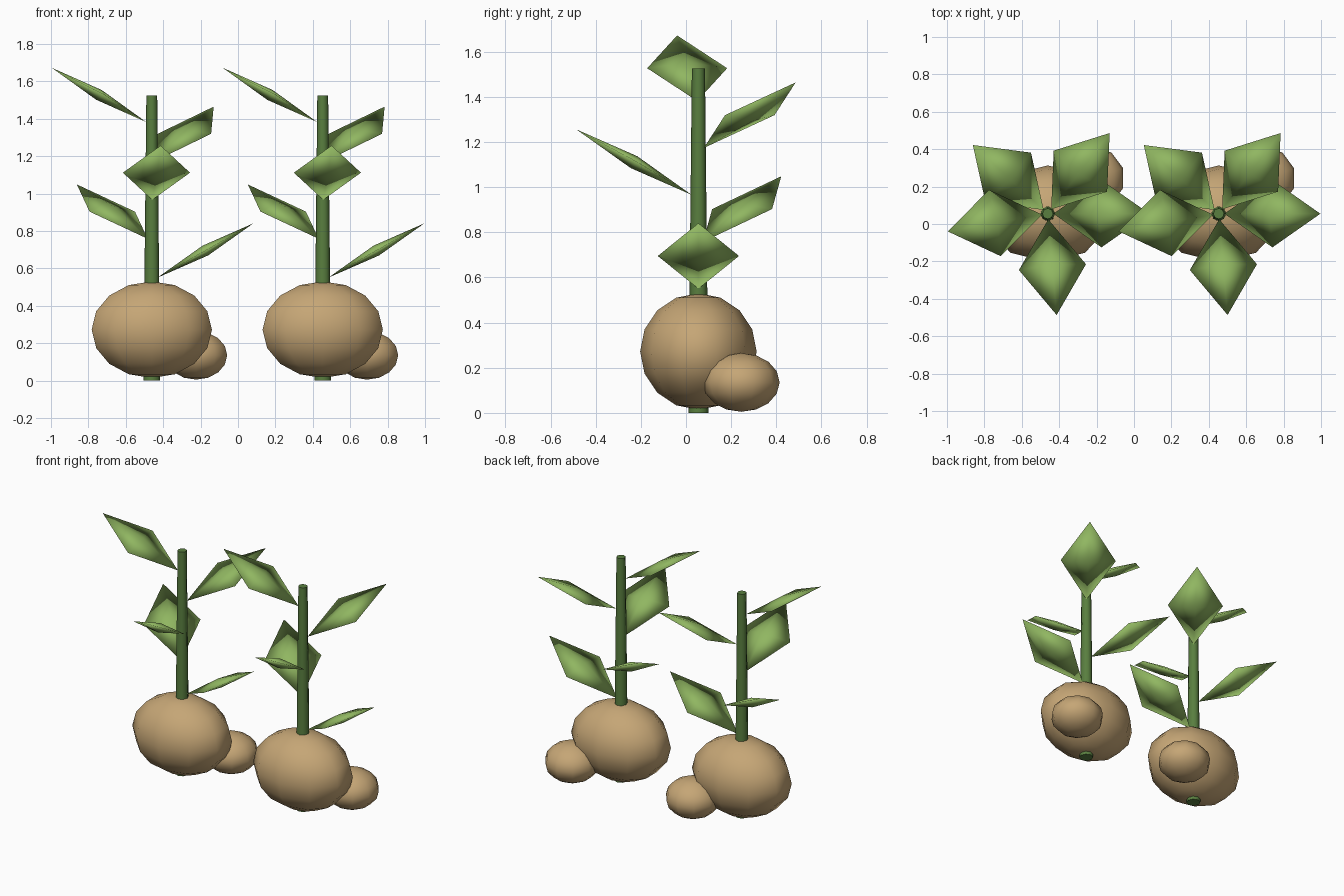
import bpy
import math
from mathutils import Matrix, Vector

cube = bpy.data.objects.get("Cube")
if cube:
    bpy.data.objects.remove(cube, do_unlink=True)


def make_material(name, colour):
    mat = bpy.data.materials.new(name)
    mat.use_nodes = True
    mat.diffuse_color = (*colour, 1)
    mat.node_tree.nodes["Principled BSDF"].inputs["Base Color"].default_value = (*colour, 1)
    return mat


TUBER = make_material("tan skin", (0.56, 0.38, 0.18))
STEM = make_material("stem green", (0.10, 0.21, 0.05))
LEAF = make_material("leaf green", (0.28, 0.47, 0.12))


def finish(obj, name, mat):
    obj.name = name
    obj.data.materials.append(mat)
    return obj


def tuber(name, centre, radii):
    bpy.ops.mesh.primitive_uv_sphere_add(segments=10, ring_count=8, radius=1, location=centre)
    obj = finish(bpy.context.object, name, TUBER)
    obj.scale = radii
    bpy.ops.object.shade_smooth()


def stem(name, base, height):
    bpy.ops.mesh.primitive_cone_add(vertices=8, radius1=0.045, radius2=0.029, depth=height,
                                    location=base + Vector((0, 0, height / 2)))
    finish(bpy.context.object, name, STEM)
    bpy.ops.object.shade_smooth_by_angle(angle=math.radians(60))


def leaf(name, base, turn):
    # Flattened diamond: base, tip, two side corners, raised top and bottom
    length, width, thick = 0.59, 0.18, 0.03
    mid = length / 2
    verts = [(0, 0, 0), (length, 0, 0), (mid, width, 0), (mid, -width, 0),
             (mid, 0, thick), (mid, 0, -thick)]
    faces = [(0, 4, 2), (2, 4, 1), (1, 4, 3), (3, 4, 0),
             (0, 2, 5), (2, 1, 5), (1, 3, 5), (3, 0, 5)]
    mesh = bpy.data.meshes.new(name)
    mesh.from_pydata(verts, [], faces)
    mesh.shade_smooth()
    obj = finish(bpy.data.objects.new(name, mesh), name, LEAF)
    bpy.context.collection.objects.link(obj)
    # Tilt upward, stand off from the stem axis, then turn around it
    obj.matrix_world = (Matrix.Translation(base) @ Matrix.Rotation(turn, 4, "Z")
                        @ Matrix.Translation((0.03, 0, 0))
                        @ Matrix.Rotation(math.radians(-29.5), 4, "Y"))


# Two identical plants side by side
for side, x in (("right", -0.461), ("left", 0.453)):
    root = Vector((x, 0.055, 0))
    tuber(side + "_large_tuber", root + Vector((0, 0, 0.272)), (0.338, 0.258, 0.258))
    tuber(side + "_small_tuber", root + Vector((0.237, 0.19, 0.135)), (0.175, 0.17, 0.13))
    stem(side + "_stem", root, 1.525)
    # Leaves spiral up the stem by the golden angle
    for i in range(5):
        leaf(f"{side}_leaf_{i + 1}", root + Vector((0, 0, 0.55 + 0.208 * i)),
             math.radians(137.5 * i))
